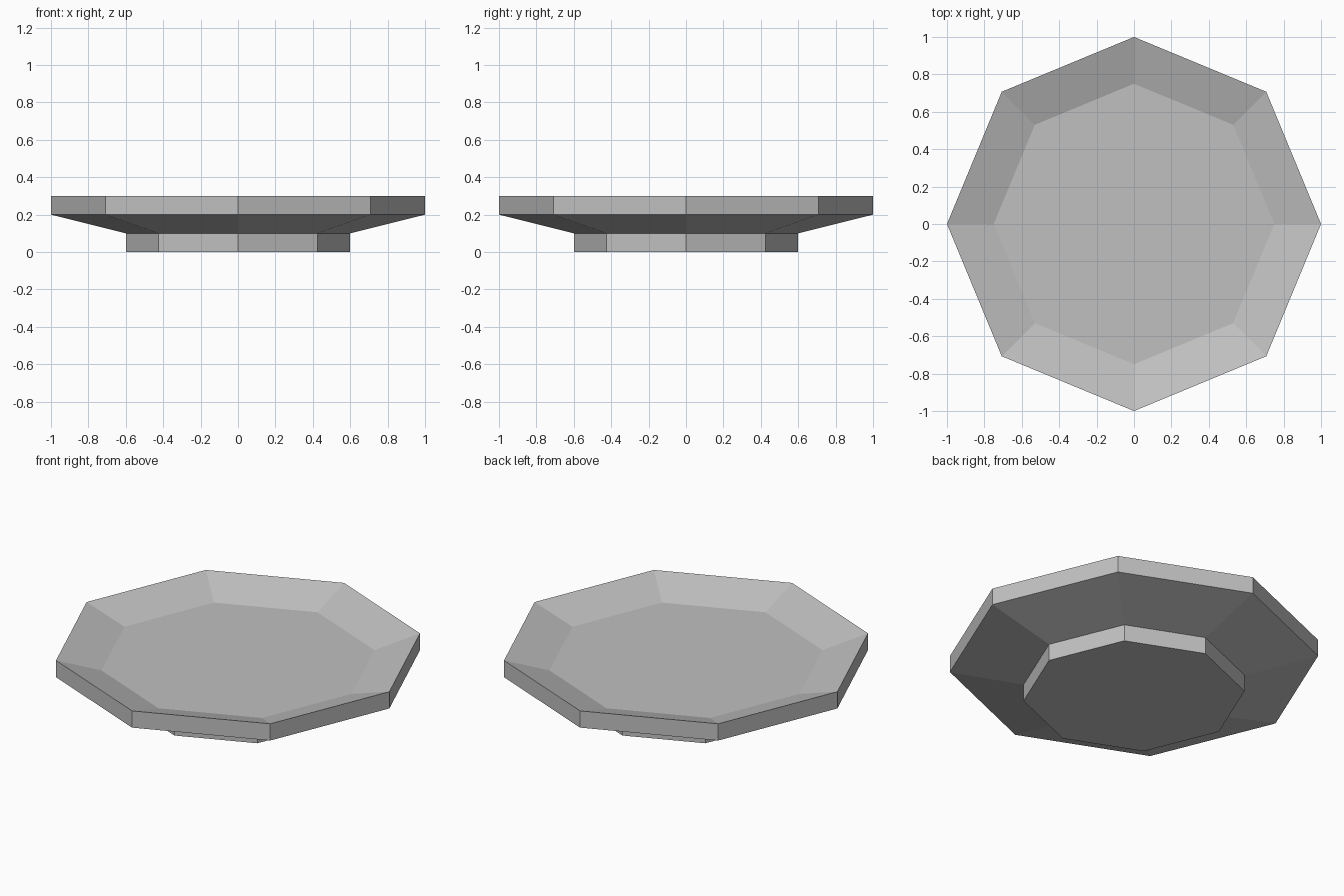
import bpy
import bmesh
from math import cos, sin, tau

cube = bpy.data.objects.get("Cube")
if cube:
    bpy.data.objects.remove(cube, do_unlink=True)

SIDES = 8


def make_material(name, color):
    mat = bpy.data.materials.new(name)
    mat.use_nodes = True
    mat.diffuse_color = color
    mat.node_tree.nodes["Principled BSDF"].inputs["Base Color"].default_value = color
    return mat


def lathe(name, profile, mat):
    """Sweep (radius, height) points round z and cap both ends."""
    bm = bmesh.new()
    rings = [[bm.verts.new((r * cos(tau * i / SIDES), r * sin(tau * i / SIDES), z))
              for i in range(SIDES)] for r, z in profile]
    for low, high in zip(rings, rings[1:]):
        for i in range(SIDES):
            j = (i + 1) % SIDES
            bm.faces.new((low[i], low[j], high[j], high[i]))
    bm.faces.new(rings[0][::-1])
    bm.faces.new(rings[-1])
    mesh = bpy.data.meshes.new(name)
    bm.to_mesh(mesh)
    bm.free()
    mesh.materials.append(mat)
    obj = bpy.data.objects.new(name, mesh)
    bpy.context.collection.objects.link(obj)
    return obj


grey = make_material("light grey", (0.53, 0.53, 0.53, 1))

# Foot, flared underside, upright rim and sunken floor of the plate
lathe("plate", [(0.6, 0), (0.6, 0.1), (1, 0.2), (1, 0.3), (0.75, 0.22)], grey)
